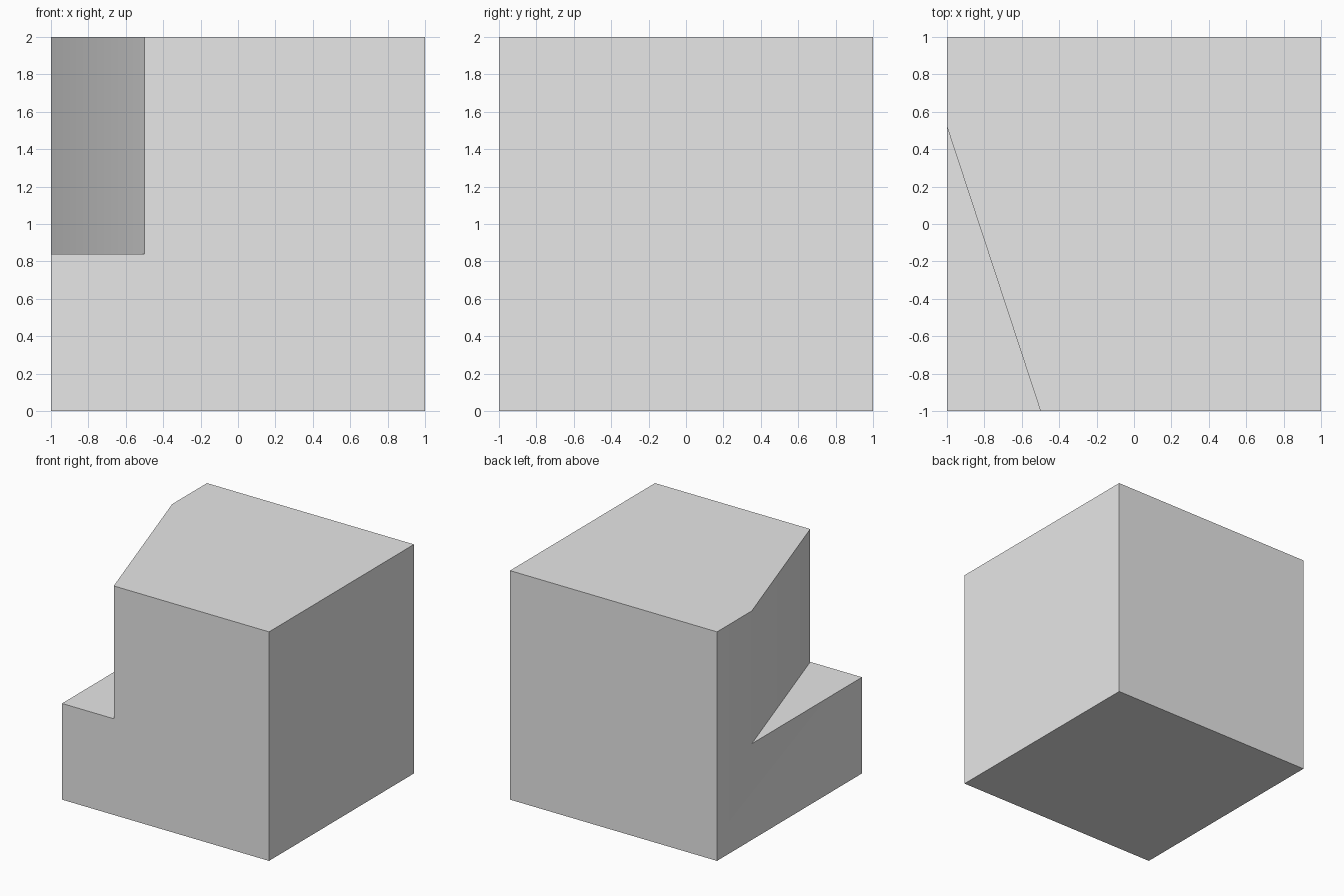
import bpy
import bmesh
import math

default = bpy.data.objects.get("Cube")
if default:
    bpy.data.objects.remove(default, do_unlink=True)

# Plain grey material
grey = bpy.data.materials.new("plain grey")
grey.use_nodes = True
colour = (0.8, 0.8, 0.8, 1)
grey.diffuse_color = colour
grey.node_tree.nodes["Principled BSDF"].inputs["Base Color"].default_value = colour


def prism(name, outline, bottom, top):
    """Upright solid made from an outline in plan."""
    bm = bmesh.new()
    base = bm.faces.new([bm.verts.new((x, y, bottom)) for x, y in outline])
    raised = bmesh.ops.extrude_face_region(bm, geom=[base])["geom"]
    verts = [v for v in raised if isinstance(v, bmesh.types.BMVert)]
    bmesh.ops.translate(bm, verts=verts, vec=(0, 0, top - bottom))
    bmesh.ops.recalc_face_normals(bm, faces=bm.faces)
    mesh = bpy.data.meshes.new(name)
    bm.to_mesh(mesh)
    bm.free()
    mesh.materials.append(grey)
    obj = bpy.data.objects.new(name, mesh)
    bpy.context.collection.objects.link(obj)
    return obj


# Solid block
block = prism("notched_block", [(-1, -1), (1, -1), (1, 1), (-1, 1)], 0, 2)

# Wedge that cuts the slanted corner notch
wedge = prism("notch_cutter", [(-1.5, 2.04), (-1.5, -2.52), (0, -2.52)], 0.84, 2.5)
wedge.hide_render = True

cut = block.modifiers.new("corner notch", 'BOOLEAN')
cut.operation = 'DIFFERENCE'
cut.solver = 'EXACT'
cut.object = wedge

bpy.ops.object.select_all(action='DESELECT')
block.select_set(True)
bpy.context.view_layer.objects.active = block
bpy.ops.object.modifier_apply(modifier=cut.name)
bpy.data.objects.remove(wedge, do_unlink=True)

# Soft blend over the shallow slanted edge, crisp elsewhere
bpy.ops.object.shade_smooth_by_angle(angle=math.radians(30))
